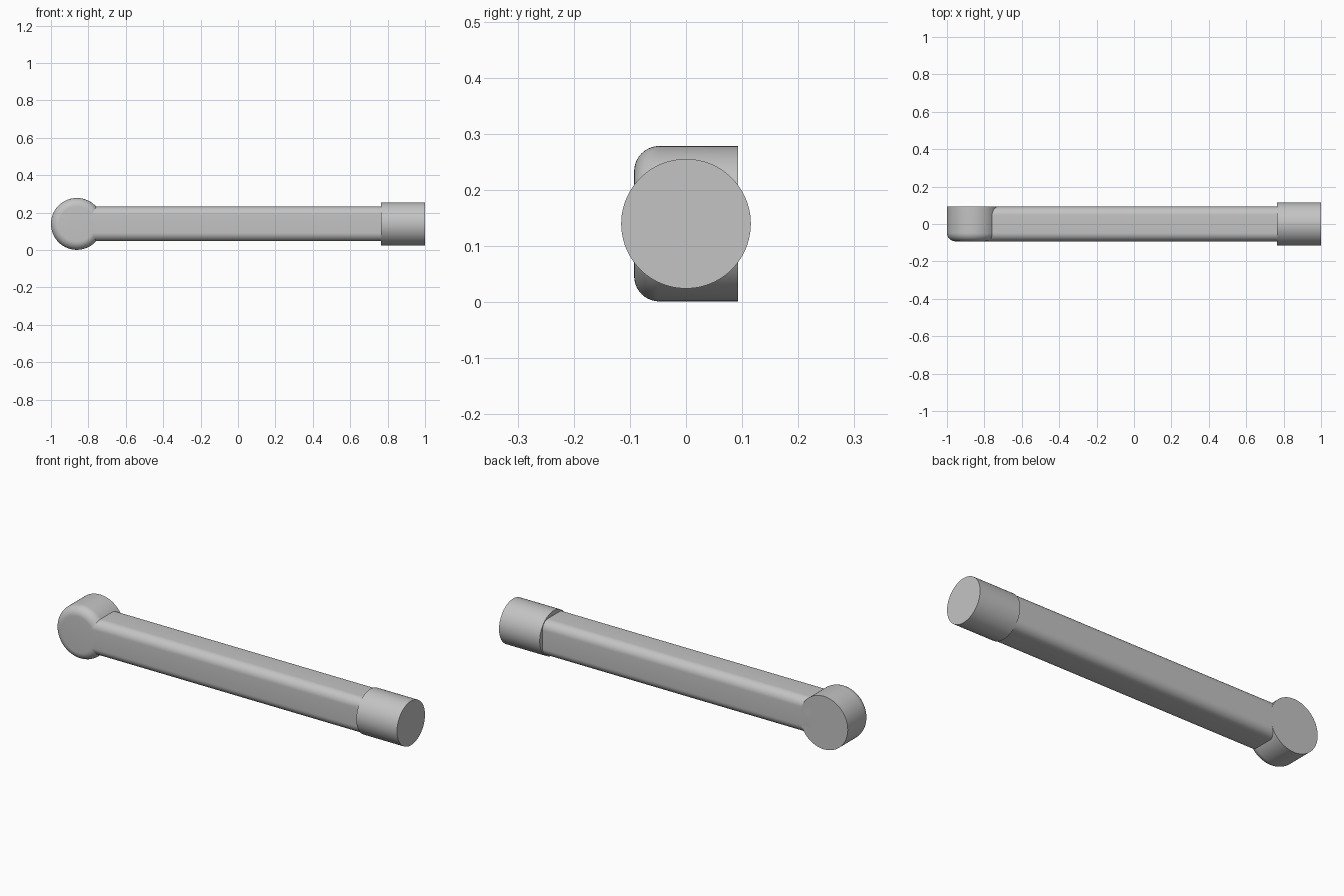
import bpy, bmesh, math
from mathutils import Matrix

if "Cube" in bpy.data.objects:
    bpy.data.objects.remove(bpy.data.objects["Cube"], do_unlink=True)

AXIS_Z = 0.14      # height of the common centre line
HALF = 0.0925      # half thickness of arm and head
FILLET = 0.045

grey = bpy.data.materials.new("plain grey")
grey.use_nodes = True
colour = (0.55, 0.55, 0.55, 1)
grey.diffuse_color = colour
grey.node_tree.nodes["Principled BSDF"].inputs["Base Color"].default_value = colour


def finish(name, bm):
    """Turn a bmesh into a smooth-shaded object with sharp rims."""
    bmesh.ops.recalc_face_normals(bm, faces=bm.faces[:])
    mesh = bpy.data.meshes.new(name)
    bm.to_mesh(mesh)
    bm.free()
    mesh.materials.append(grey)
    obj = bpy.data.objects.new(name, mesh)
    bpy.context.collection.objects.link(obj)
    bpy.ops.object.select_all(action='DESELECT')
    obj.select_set(True)
    bpy.context.view_layer.objects.active = obj
    bpy.ops.object.shade_smooth_by_angle(angle=math.radians(30))
    return obj


def cylinder(radius, depth, axis, centre):
    bm = bmesh.new()
    turn = Matrix.Rotation(math.pi / 2, 4, axis)
    bmesh.ops.create_cone(bm, cap_ends=True, segments=96, radius1=radius,
                          radius2=radius, depth=depth,
                          matrix=Matrix.Translation(centre) @ turn)
    return bm


def round_edges(bm, rule):
    edges = [e for e in bm.edges if rule(e)]
    bmesh.ops.bevel(bm, geom=edges, offset=FILLET, segments=10,
                    profile=0.5, affect='EDGES')


# Round head: disc facing front, with a rounded front rim
head = cylinder(0.1385, 2 * HALF, 'X', (-0.8615, 0, AXIS_Z))
round_edges(head, lambda e: all(v.co.y < 0 for v in e.verts))
finish("head", head)

# Arm: square bar with its four long edges rounded
start, end = -0.785, 0.80
arm = bmesh.new()
bmesh.ops.create_cube(arm, size=1, matrix=Matrix.Translation(
    ((start + end) / 2, 0, AXIS_Z)) @ Matrix.Diagonal(
    (end - start, 2 * HALF, 2 * HALF, 1)))
round_edges(arm, lambda e: abs(e.verts[0].co.x - e.verts[1].co.x) > 1)
finish("arm", arm)

# End cap: cylinder along the arm
finish("end_cap", cylinder(0.1155, 0.235, 'Y', (0.8825, 0, AXIS_Z)))
